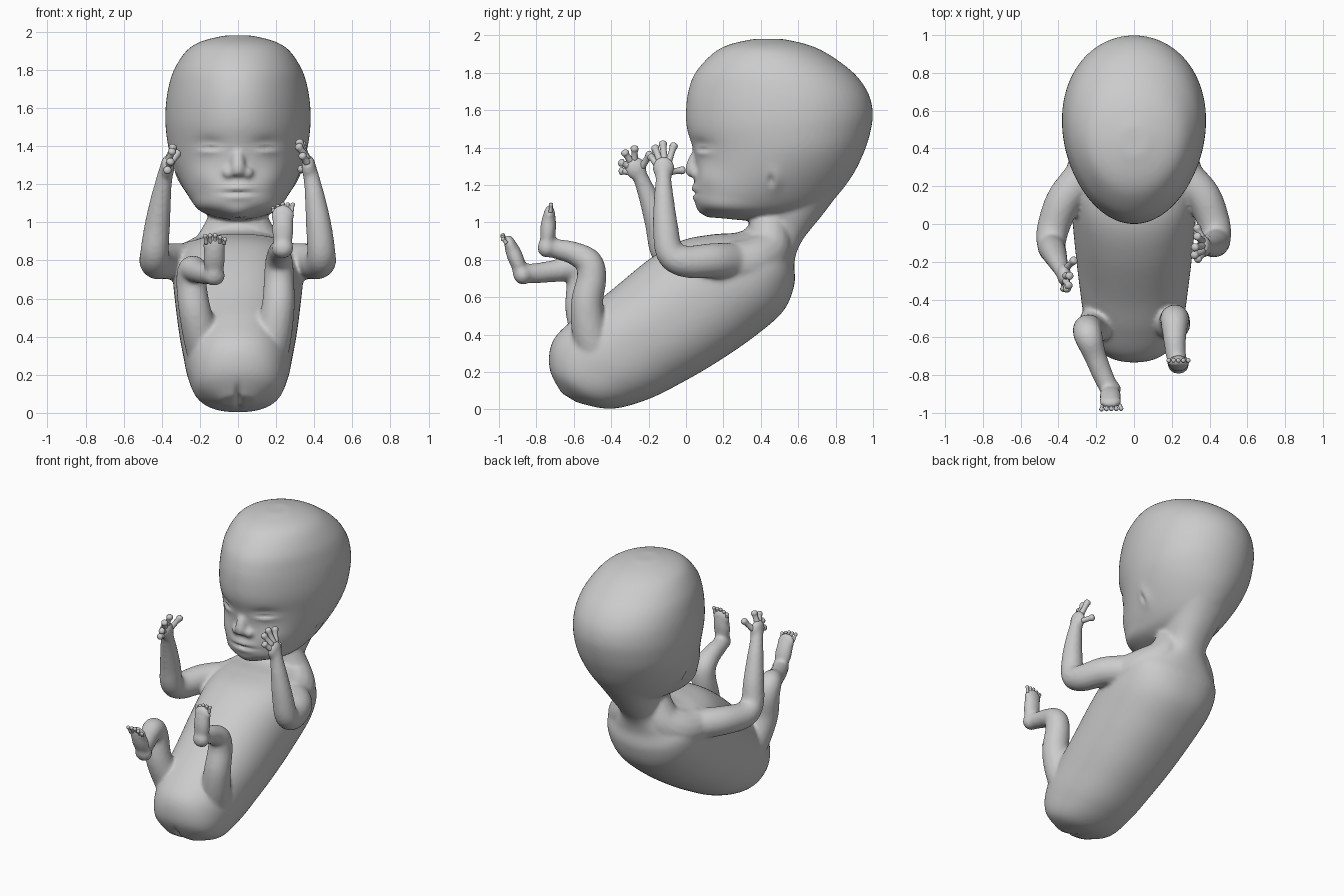
import bpy, bmesh, math
from mathutils import Vector, Matrix


def spline(pts, n):
    """Catmull-Rom resampling of tuples of any length."""
    out = []
    for i in range(len(pts) - 1):
        a, b, c, d = pts[max(i - 1, 0)], pts[i], pts[i + 1], pts[min(i + 2, len(pts) - 1)]
        for s in range(n):
            t = s / n
            out.append([q + 0.5 * t * (r - p + t * (2 * p - 5 * q + 4 * r - e + t * (3 * (q - r) + e - p)))
                        for p, q, r, e in zip(a, b, c, d)])
    out.append(list(pts[-1]))
    return out


def skin(bm, rings):
    rows = [[bm.verts.new(co) for co in ring] for ring in rings]
    n = len(rows[0])
    for a, b in zip(rows, rows[1:]):
        for i in range(n):
            j = (i + 1) % n
            bm.faces.new((a[i], a[j], b[j], b[i]))
    bm.faces.new(rows[0][::-1])
    bm.faces.new(rows[-1])


def loft(bm, sections, power=1.0, n=64):
    """Section: front y, z, back y, z, half width, egg factor."""
    rings = []
    for fy, fz, by, bz, w, k in spline(sections, 6):
        ring = []
        for i in range(n):
            c, s = math.cos(math.tau * i / n), math.sin(math.tau * i / n)
            c, s = (math.copysign(abs(v) ** power, v) for v in (c, s))
            u = (c + 1) / 2
            ring.append((w * s * (1 + k * c), fy + (by - fy) * u, fz + (bz - fz) * u))
        rings.append(ring)
    skin(bm, rings)


def tube(bm, pts, n=16, steps=5):
    """Round limb through points x, y, z, radius."""
    p = spline(pts, steps)
    co = [Vector(q[:3]) for q in p]
    rings, side, old = [], None, None
    for i, q in enumerate(p):
        t = (co[min(i + 1, len(p) - 1)] - co[max(i - 1, 0)]).normalized()
        side = t.orthogonal().normalized() if side is None else old.rotation_difference(t) @ side
        old, up = t, t.cross(side)
        rings.append([co[i] + max(q[3], 0.002) * (side * math.cos(a) + up * math.sin(a))
                      for a in (math.tau * j / n for j in range(n))])
    skin(bm, rings)


def blob(bm, loc, size, tilt=0.0):
    m = Matrix.Translation(loc) @ Matrix.Rotation(tilt, 4, 'X') @ Matrix.Diagonal((*size, 1))
    bmesh.ops.create_icosphere(bm, subdivisions=3, radius=1, matrix=m)


def finish(bm, name):
    bmesh.ops.recalc_face_normals(bm, faces=bm.faces)
    me = bpy.data.meshes.new(name)
    bm.to_mesh(me)
    bm.free()
    me.polygons.foreach_set("use_smooth", [True] * len(me.polygons))
    ob = bpy.data.objects.new(name, me)
    bpy.context.collection.objects.link(ob)
    return ob


def digits(name, roots, tips, r):
    bm = bmesh.new()
    for a, b in zip(roots, tips):
        a, b = Vector(a), Vector(b)
        d = (b - a).normalized() * r
        tube(bm, [(*a, r), (*a.lerp(b, .55), r * .85), (*(b - d), r * 1.1),
                  (*(b - d * .3), r * .85), (*b, r * .15)], 10, 3)
    finish(bm, name)


bm = bmesh.new()
# torso and neck
loft(bm, [(-.67, .09, -.58, .035, .09, 0), (-.73, .22, -.40, .003, .215, 0), (-.71, .37, -.2, .055, .265, 0),
          (-.58, .5, 0, .155, .29, 0), (-.42, .62, .17, .255, .31, 0), (-.2, .80, .36, .385, .33, 0),
          (-.03, .90, .52, .525, .34, 0), (.14, .935, .58, .67, .32, 0), (.27, .945, .58, .79, .25, 0),
          (.33, .98, .62, .9, .145, 0), (.36, 1.09, .73, 1.04, .16, 0), (.4, 1.25, .85, 1.2, .22, 0)], .9)
# head
loft(bm, [(.11, 1.03, .31, 1.01, .06, 0), (.055, 1.09, .55, 1.02, .19, -.2), (.04, 1.17, .73, 1.07, .25, -.12),
          (.05, 1.27, .87, 1.22, .315, 0), (.04, 1.38, .95, 1.37, .36, .08), (.005, 1.5, .99, 1.5, .378, .1),
          (0, 1.6, .998, 1.6, .378, .1), (.012, 1.7, .97, 1.7, .365, .1), (.05, 1.8, .895, 1.8, .335, .08),
          (.14, 1.9, .76, 1.9, .27, .05), (.23, 1.95, .65, 1.95, .19, 0), (.36, 1.98, .52, 1.98, .07, 0)])
# nose
tube(bm, [(0, .07, 1.39, .02), (0, .045, 1.34, .032), (0, .035, 1.28, .04), (0, .042, 1.25, .032)])
blob(bm, (0, .032, 1.275), (.04, .034, .034))
for s in (-1, 1):
    blob(bm, (s * .048, .055, 1.26), (.034, .035, .03))
    # shoulders and nape
    tube(bm, [(s * .05, .44, 1.02, .1), (s * .12, .44, .86, .12), (s * .2, .36, .79, .13), (s * .25, .24, .78, .12)])
# arms
tube(bm, [(.2, .34, .77, .1), (.28, .24, .79, .1), (.37, .14, .795, .094), (.425, .0, .79, .086),
          (.437, -.085, .835, .076), (.424, -.11, .98, .068), (.405, -.118, 1.12, .055),
          (.39, -.12, 1.21, .045), (.375, -.12, 1.28, .04)])
tube(bm, [(-.2, .34, .77, .1), (-.28, .24, .79, .1), (-.375, .12, .795, .094), (-.43, -.03, .79, .086),
          (-.437, -.115, .845, .076), (-.424, -.15, .98, .068), (-.405, -.195, 1.12, .055),
          (-.39, -.23, 1.21, .045), (-.375, -.26, 1.28, .04)])
# palms
blob(bm, (.37, -.12, 1.29), (.038, .06, .065))
blob(bm, (-.37, -.27, 1.29), (.038, .06, .065), .4)
# legs
tube(bm, [(.13, -.42, .2, .1), (.175, -.5, .36, .1), (.21, -.53, .55, .088), (.215, -.505, .70, .08),
          (.215, -.52, .785, .075), (.215, -.60, .835, .062), (.22, -.68, .855, .055), (.23, -.735, .87, .05),
          (.235, -.745, .9, .04)])
tube(bm, [(-.13, -.42, .2, .1), (-.18, -.5, .36, .1), (-.225, -.56, .53, .086), (-.245, -.56, .68, .08),
          (-.24, -.60, .752, .075), (-.205, -.7, .74, .06), (-.165, -.80, .728, .055), (-.13, -.875, .73, .05),
          (-.125, -.89, .76, .04)])
# feet: heel, sole, ball
for x, y, z, tilt in ((.235, -.745, .865, -.08), (-.125, -.875, .72, .38)):
    for d, size in ((0, (.058, .05, .055)), (.1, (.058, .043, .12)), (.17, (.062, .032, .06))):
        blob(bm, (x, y - math.sin(tilt) * d, z + math.cos(tilt) * d), size, tilt)

# fuse into one smooth skin
body = finish(bm, "body")
mod = body.modifiers.new("fuse", 'REMESH')
mod.mode, mod.voxel_size, mod.use_smooth_shade = 'VOXEL', .0105, True
mod = body.modifiers.new("soften", 'SMOOTH')
mod.factor, mod.iterations = .5, 14
bpy.context.view_layer.objects.active = body
for name in ("fuse", "soften"):
    bpy.ops.object.modifier_apply(modifier=name)

# sculpted details: centre, spread, depth
marks = [(.15, .07, 1.41, .06, .1, .03, -.012),     # eye sockets
         (.15, .08, 1.38, .05, .1, .022, .012),     # eyelids
         (.15, .08, 1.388, .035, .1, .007, -.014),  # lid slits
         (.17, .12, 1.24, .06, .1, .05, .012),      # cheeks
         (0, .04, 1.18, .06, .08, .018, .01),       # upper lip
         (0, .04, 1.13, .05, .08, .014, .007),      # lower lip
         (0, .04, 1.155, .06, .08, .007, -.017),    # mouth line
         (0, .05, 1.06, .05, .08, .025, .01),       # chin
         (.3, .47, 1.23, .1, .035, .05, .012),      # ears
         (.3, .455, 1.225, .1, .014, .025, -.015),  # ear hollows
         (0, -.69, .07, .012, .12, .05, -.025)]     # seat crease
bm = bmesh.new()
bm.from_mesh(body.data)
bm.normal_update()
moves = []
for v in bm.verts:
    d = 0
    for x, y, z, sx, sy, sz, amt in marks:
        e = ((abs(v.co.x) - x) / sx) ** 2 + ((v.co.y - y) / sy) ** 2 + ((v.co.z - z) / sz) ** 2
        if e < 12:
            d += amt * math.exp(-e / 2 * 1.3)
    moves.append(v.normal * d)
for v, m in zip(bm.verts, moves):
    v.co += m
bm.to_mesh(body.data)
bm.free()
body.data.polygons.foreach_set("use_smooth", [True] * len(body.data.polygons))

# fingers
digits("fingers_right",
       [(.365, -.155, 1.31), (.365, -.14, 1.33), (.365, -.115, 1.33), (.365, -.095, 1.32), (.37, -.09, 1.27)],
       [(.33, -.195, 1.36), (.31, -.17, 1.41), (.315, -.125, 1.435), (.33, -.06, 1.425), (.325, -.005, 1.28)], .02)
digits("fingers_left",
       [(-.37, -.3, 1.27), (-.365, -.305, 1.3), (-.365, -.295, 1.325), (-.365, -.275, 1.33), (-.365, -.24, 1.29)],
       [(-.37, -.36, 1.275), (-.35, -.36, 1.325), (-.34, -.335, 1.385), (-.335, -.275, 1.41), (-.31, -.185, 1.375)],
       .02)
# toes
for name, x, y, z, s in (("toes_right", .235, -.725, 1.065, -1), ("toes_left", -.12, -.96, .90, 1)):
    roots = [(x + s * .023 * i, y, z - .006 * abs(i)) for i in range(-2, 3)]
    tips = [(a + s * .004 * i, b - (.025 if s > 0 else -.004), c + .05 - .005 * (i + 2))
            for i, (a, b, c) in zip(range(-2, 3), roots)]
    digits(name, roots, tips, .011)
